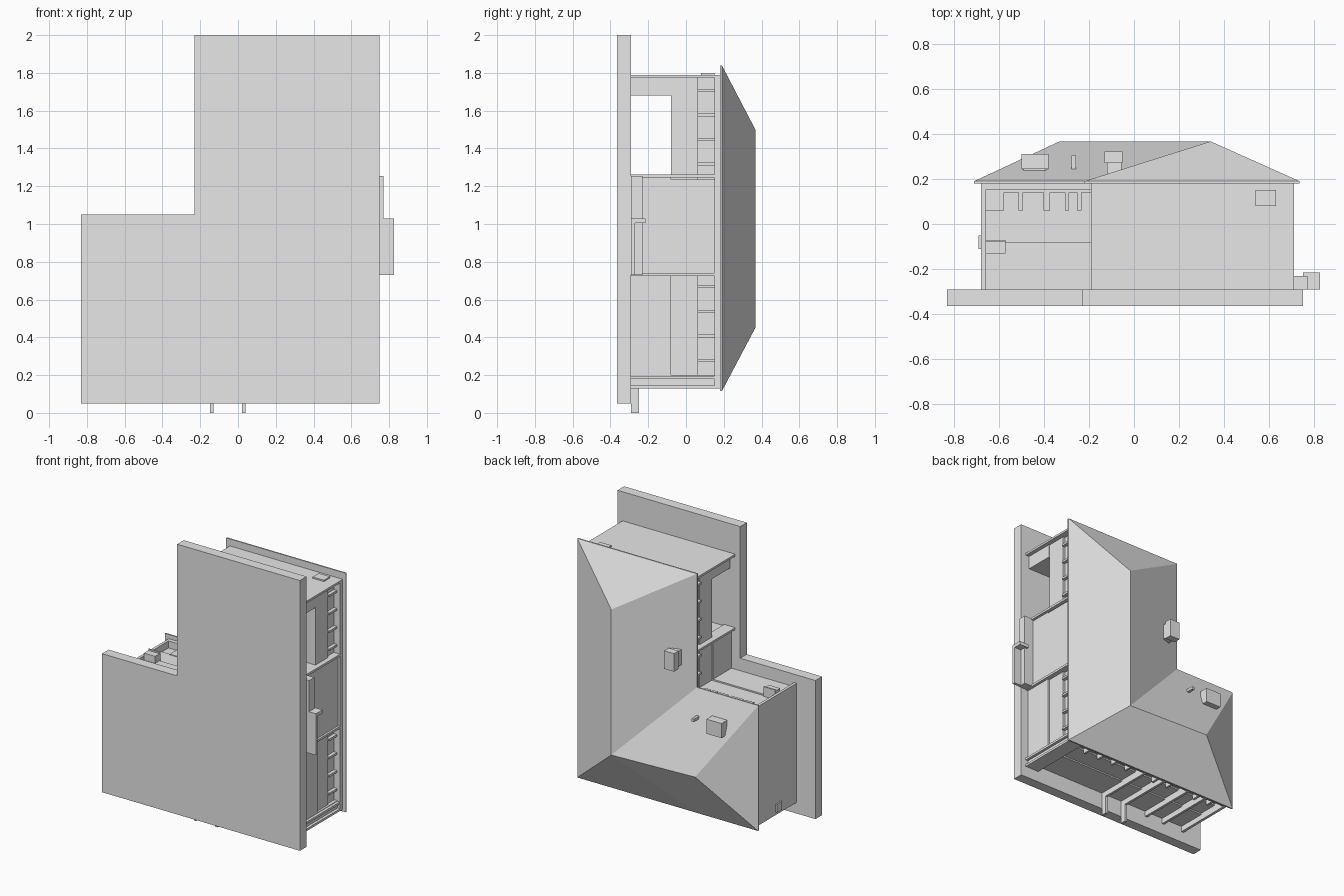
import bpy, bmesh

cube = bpy.data.objects.get("Cube")
if cube:
    bpy.data.objects.remove(cube, do_unlink=True)

grey = bpy.data.materials.new("plain_grey")
grey.use_nodes = True
COLOUR = (0.8, 0.8, 0.8, 1)
grey.diffuse_color = COLOUR
grey.node_tree.nodes["Principled BSDF"].inputs["Base Color"].default_value = COLOUR

GROUND, TOP = -0.29, 0.18      # the house lies on its back: its height runs along y


def finish(name, bm):
    bmesh.ops.recalc_face_normals(bm, faces=bm.faces)
    mesh = bpy.data.meshes.new(name)
    bm.to_mesh(mesh)
    bm.free()
    mesh.materials.append(grey)
    obj = bpy.data.objects.new(name, mesh)
    bpy.context.collection.objects.link(obj)
    return obj


def box(name, x, y, z):
    bm = bmesh.new()
    bmesh.ops.create_cube(bm, size=1)
    for v in bm.verts:
        for i, (a, b) in enumerate((x, y, z)):
            v.co[i] = a if v.co[i] < 0 else b
    return finish(name, bm)


def prism(name, outline, y0, y1):
    """Extrude an (x, z) outline along y."""
    bm = bmesh.new()
    face = bm.faces.new([bm.verts.new((x, y0, z)) for x, z in outline])
    ext = bmesh.ops.extrude_face_region(bm, geom=[face])["geom"]
    for v in ext:
        if isinstance(v, bmesh.types.BMVert):
            v.co.y = y1
    return finish(name, bm)


def l_shape(x0, x1, x2, z0, z1, z2):
    return [(x0, z0), (x2, z0), (x2, z2), (x1, z2), (x1, z1), (x0, z1)]


# Ground slab
prism("ground_slab", l_shape(-0.83, -0.23, 0.75, 0.05, 1.05, 2.0), -0.365, GROUND)

# Walls: lower storey, wider mid band, recessed window band
prism("lower_walls", l_shape(-0.67, -0.16, 0.69, 0.17, 0.96, 1.25), GROUND, -0.08)
prism("middle_walls", l_shape(-0.67, -0.15, 0.675, 0.18, 0.95, 1.78), -0.08, 0.06)
prism("window_band", l_shape(-0.67, -0.14, 0.66, 0.19, 0.94, 1.78), 0.06, 0.15)
prism("wall_head", l_shape(-0.68, -0.19, 0.71, 0.13, 0.99, 1.79), 0.15, TOP)

# Solid end walls
box("main_end_wall", (-0.19, 0.71), (GROUND, TOP), (1.775, 1.79))
box("wing_end_wall", (-0.68, -0.66), (GROUND, TOP), (0.13, 0.99))
box("porch_cupboard", (-0.15, 0.68), (GROUND, -0.08), (1.68, 1.78))

# Cross walls that stand proud of the recessed side
for i, z in enumerate((0.13, 0.18, 0.725, 1.245)):
    box(f"right_cross_wall_{i}", (0.6, 0.71), (GROUND, 0.155), (z, z + 0.016))
box("inner_cross_wall", (-0.19, -0.1), (GROUND, 0.155), (1.245, 1.26))
box("right_corner_wall", (0.67, 0.69), (GROUND, 0.155), (0.13, 0.2))

# Fins along the lower side
for i, x in enumerate((-0.5, -0.35, -0.14, 0.03)):
    box(f"lower_fin_{i}", (x - 0.009, x + 0.009), (GROUND, 0.15), (0.13, 0.2))
    if x > -0.2:
        box(f"fin_foot_{i}", (x - 0.009, x + 0.009), (GROUND, -0.25), (0, 0.13))

# Window posts between the middle walls and the roof
for i in range(12):
    z = 0.27 + i * 0.13
    box(f"right_window_post_{i}", (0.65, 0.685), (0.06, 0.15), (z, z + 0.015))
    if z > 1.04:
        box(f"inner_window_post_{i}", (-0.165, -0.13), (0.06, 0.15), (z, z + 0.015))
for i in range(11):
    x = -0.6 + i * 0.12
    box(f"lower_window_post_{i}", (x, x + 0.015), (0.06, 0.15), (0.155, 0.2))
for i, (a, b) in enumerate(((-0.58, -0.51), (-0.495, -0.4), (-0.375, -0.305),
                            (-0.29, -0.25), (-0.235, -0.19))):
    box(f"wing_window_{i}", (a, b), (0.05, 0.14), (0.93, 0.955))

# Entrance steps and landing on the right side
box("bay_wall", (0.66, 0.695), (-0.23, 0.155), (0.74, 1.235))
box("landing_wall", (0.69, 0.77), (GROUND, -0.23), (0.73, 1.255))
box("step_floor", (0.75, 0.825), (GROUND, -0.27), (0.73, 1.03))
box("step_end_wall", (0.75, 0.825), (GROUND, -0.215), (1.005, 1.03))

# Hipped roof with ridge and valley, above a thin eave
eave = [(0.735, 0.115), (0.735, 1.84), (-0.22, 1.84), (-0.22, 1.02),
        (-0.71, 1.02), (-0.71, 0.115), (-0.2, 0.115)]
ridge = [(0.34, 1.5), (0.34, 0.45), (-0.33, 0.47)]
bm = bmesh.new()
low = [bm.verts.new((x, 0.18, z)) for x, z in eave]
rim = [bm.verts.new((x, 0.19, z)) for x, z in eave]
r0, r1, r2 = [bm.verts.new((x, 0.367, z)) for x, z in ridge]
a, b, c, d, e, f, g = rim
for face in ((b, c, r0), (a, b, r0, r1), (c, d, r1, r0), (d, e, r2, r1),
             (e, f, r2), (f, g, r1, r2), (g, a, r1), low):
    bm.faces.new(face)
for i in range(len(low)):
    j = (i + 1) % len(low)
    bm.faces.new((low[i], low[j], rim[j], rim[i]))
finish("hipped_roof", bm)

# Chimneys, vent pipe and wall boxes
box("main_chimney", (-0.12, -0.055), (0.22, 0.32), (1.17, 1.28))
box("main_chimney_cap", (-0.13, -0.05), (0.27, 0.322), (1.16, 1.29))
box("wing_chimney", (-0.49, -0.39), (0.23, 0.305), (0.78, 0.87))
box("wing_chimney_cap", (-0.5, -0.38), (0.245, 0.31), (0.775, 0.88))
box("vent_pipe", (-0.277, -0.257), (0.23, 0.305), (0.83, 0.85))
box("end_vent", (0.54, 0.63), (0.08, 0.15), (1.785, 1.8))
box("wing_end_box", (-0.69, -0.675), (-0.11, -0.05), (0.15, 0.21))
box("wing_side_box", (-0.66, -0.57), (-0.13, -0.08), (0.94, 1.01))
box("wing_side_box_lid", (-0.66, -0.57), (-0.08, -0.07), (0.94, 1.02))
